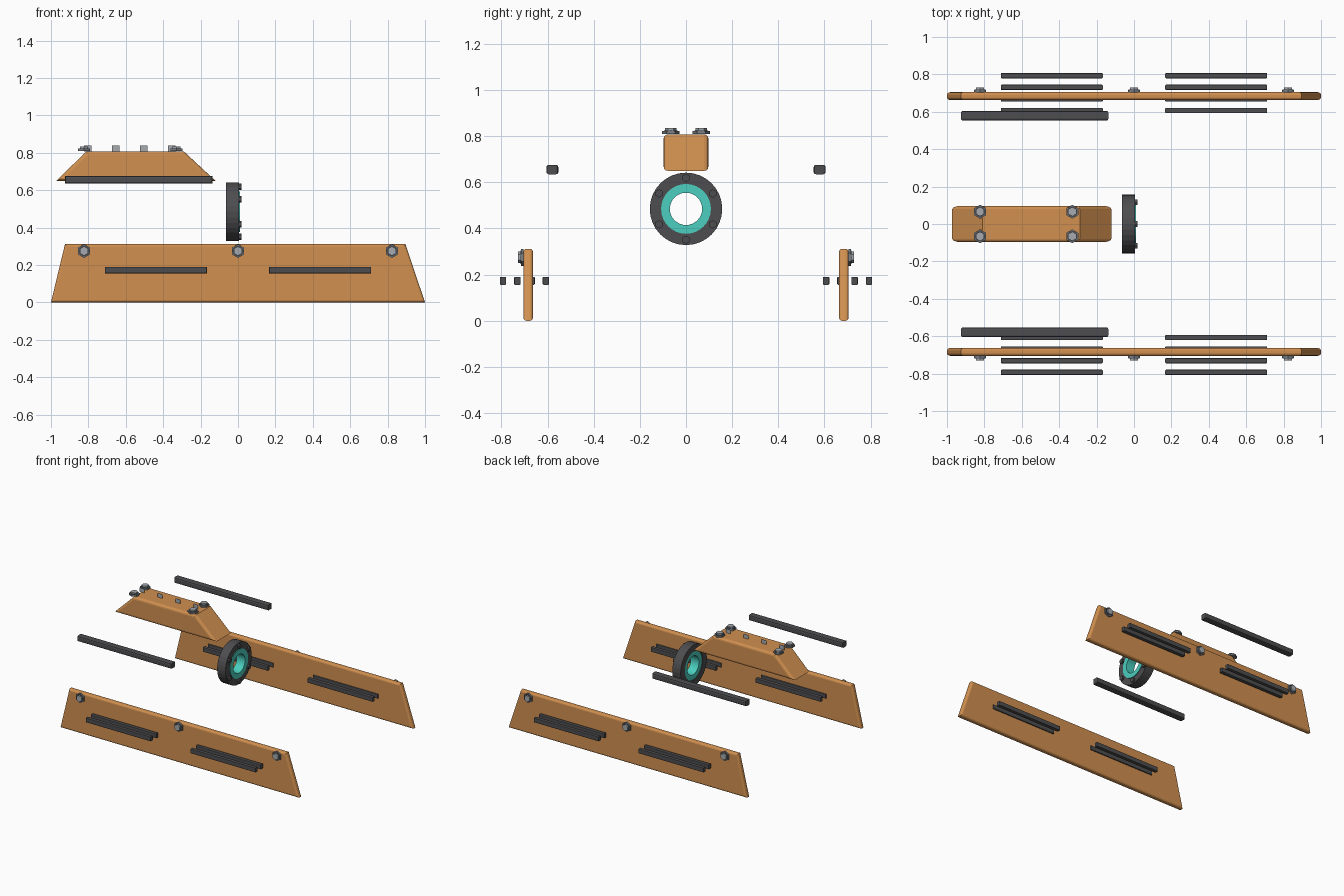
import bpy, bmesh, math
from mathutils import Matrix, Vector

cube = bpy.data.objects.get("Cube")
if cube:
    bpy.data.objects.remove(cube, do_unlink=True)


def material(name, rgb):
    m = bpy.data.materials.new(name)
    m.use_nodes = True
    m.diffuse_color = (*rgb, 1)
    m.node_tree.nodes["Principled BSDF"].inputs["Base Color"].default_value = (*rgb, 1)
    return m


ORANGE = material("orange", (0.64, 0.28, 0.08))
DARK = material("dark grey", (0.075, 0.075, 0.08))
STEEL = material("steel", (0.2, 0.22, 0.24))
PALE = material("pale steel", (0.38, 0.41, 0.44))
TEAL = material("teal", (0.07, 0.62, 0.52))


def finish(name, bm, mat):
    bmesh.ops.recalc_face_normals(bm, faces=bm.faces)
    me = bpy.data.meshes.new(name)
    bm.to_mesh(me)
    bm.free()
    me.materials.append(mat)
    ob = bpy.data.objects.new(name, me)
    bpy.context.collection.objects.link(ob)
    return ob


def slab(name, outline, y, thick, bevel, mat, segments=3):
    """Extrude an x-z outline along y and round the rims of both broad faces."""
    bm = bmesh.new()
    face = bm.faces.new([bm.verts.new((x, y - thick / 2, z)) for x, z in outline])
    ext = bmesh.ops.extrude_face_region(bm, geom=[face])
    bmesh.ops.translate(bm, vec=(0, thick, 0),
                        verts=[g for g in ext["geom"] if isinstance(g, bmesh.types.BMVert)])
    rims = [e for e in bm.edges if abs(e.verts[0].co.y - e.verts[1].co.y) < 1e-5]
    if bevel:
        bmesh.ops.bevel(bm, geom=rims, offset=bevel, segments=segments,
                        profile=0.5, affect="EDGES")
    return finish(name, bm, mat)


def bar(name, x0, x1, y, z0, z1, thick, bevel, mat):
    return slab(name, [(x0, z0), (x1, z0), (x1, z1), (x0, z1)], y, thick, bevel, mat, 2)


def prism(name, base, axis, radius, height, sides, mat, turn=0.0):
    """Upright prism standing on base and pointing along axis."""
    bm = bmesh.new()
    bmesh.ops.create_cone(bm, cap_ends=True, segments=sides, radius1=radius,
                          radius2=radius, depth=height)
    axis = Vector(axis)
    rot = axis.to_track_quat("Z", "Y").to_matrix().to_4x4()
    place = Matrix.Translation(Vector(base) + axis * height / 2)
    bmesh.ops.transform(bm, verts=bm.verts,
                        matrix=place @ rot @ Matrix.Rotation(turn, 4, "Z"))
    return finish(name, bm, mat)


def tube(name, x0, x1, outer, inner, sides, z, mat):
    """Hollow ring around the x axis."""
    bm = bmesh.new()
    loop = [bm.verts.new((x, 0, r)) for x, r in
            ((x0, inner), (x0, outer), (x1, outer), (x1, inner))]
    edges = [bm.edges.new((loop[i], loop[(i + 1) % 4])) for i in range(4)]
    bmesh.ops.spin(bm, geom=loop + edges, cent=(0, 0, 0), axis=(1, 0, 0),
                   angle=math.tau, steps=sides)
    bmesh.ops.remove_doubles(bm, verts=bm.verts, dist=1e-5)
    bmesh.ops.translate(bm, verts=bm.verts, vec=(0, 0, z))
    return finish(name, bm, mat)


def bolt(name, base, axis):
    """Washer, hex head and raised centre."""
    base, axis = Vector(base), Vector(axis)
    prism(name + "_washer", base, axis, 0.037, 0.012, 6, STEEL)
    prism(name + "_head", base + axis * 0.012, axis, 0.025, 0.013, 6, PALE)
    prism(name + "_collar", base + axis * 0.011, axis, 0.029, 0.003, 16, DARK)


# Long side panels with their bolts, slats and upper rails
for side, label in ((-1, "front"), (1, "back")):
    slab(label + "_panel", [(-1, 0), (1, 0), (0.895, 0.312), (-0.925, 0.312)],
         side * 0.684, 0.042, 0.014, ORANGE)
    for i, x in enumerate((-0.823, 0, 0.823)):
        bolt(f"{label}_panel_bolt_{i}", (x, side * 0.704, 0.275), (0, side, 0))
    for i in range(4):
        y = side * (0.607 + 0.062 * i)
        for x0, x1, end in ((-0.712, -0.167, "right"), (0.167, 0.712, "left")):
            bar(f"{label}_slat_{end}_{i}", x0, x1, y, 0.156, 0.19, 0.028, 0.004, DARK)
    bar(label + "_rail", -0.925, -0.137, side * 0.579, 0.635, 0.676, 0.052, 0.01, DARK)

# Upper block with bolts at its corners and thin tabs along the middle
slab("upper_block", [(-0.972, 0.65), (-0.12, 0.65), (-0.29, 0.808), (-0.81, 0.808)],
     0, 0.194, 0.018, ORANGE)
for i, x in enumerate((-0.823, -0.33)):
    for y in (-0.066, 0.066):
        bolt(f"block_bolt_{i}_{'front' if y < 0 else 'back'}", (x, y, 0.81), (0, 0, 1))
for i in range(4):
    x = -0.804 + 0.15 * i
    bar(f"block_tab_{i}", x - 0.02, x + 0.02, 0, 0.808, 0.838, 0.002, 0, PALE)

# Round port: dark flange, teal liner and six small screws
PORT_Z = 0.485
tube("port_flange", -0.065, 0.005, 0.157, 0.107, 32, PORT_Z, DARK)
tube("port_liner", -0.06, 0.01, 0.108, 0.07, 32, PORT_Z, TEAL)
for i in range(6):
    a = math.pi / 2 + i * math.tau / 6
    prism(f"port_screw_{i}",
          (0.004, 0.134 * math.cos(a), PORT_Z + 0.134 * math.sin(a)),
          (1, 0, 0), 0.018, 0.014, 6, DARK)
